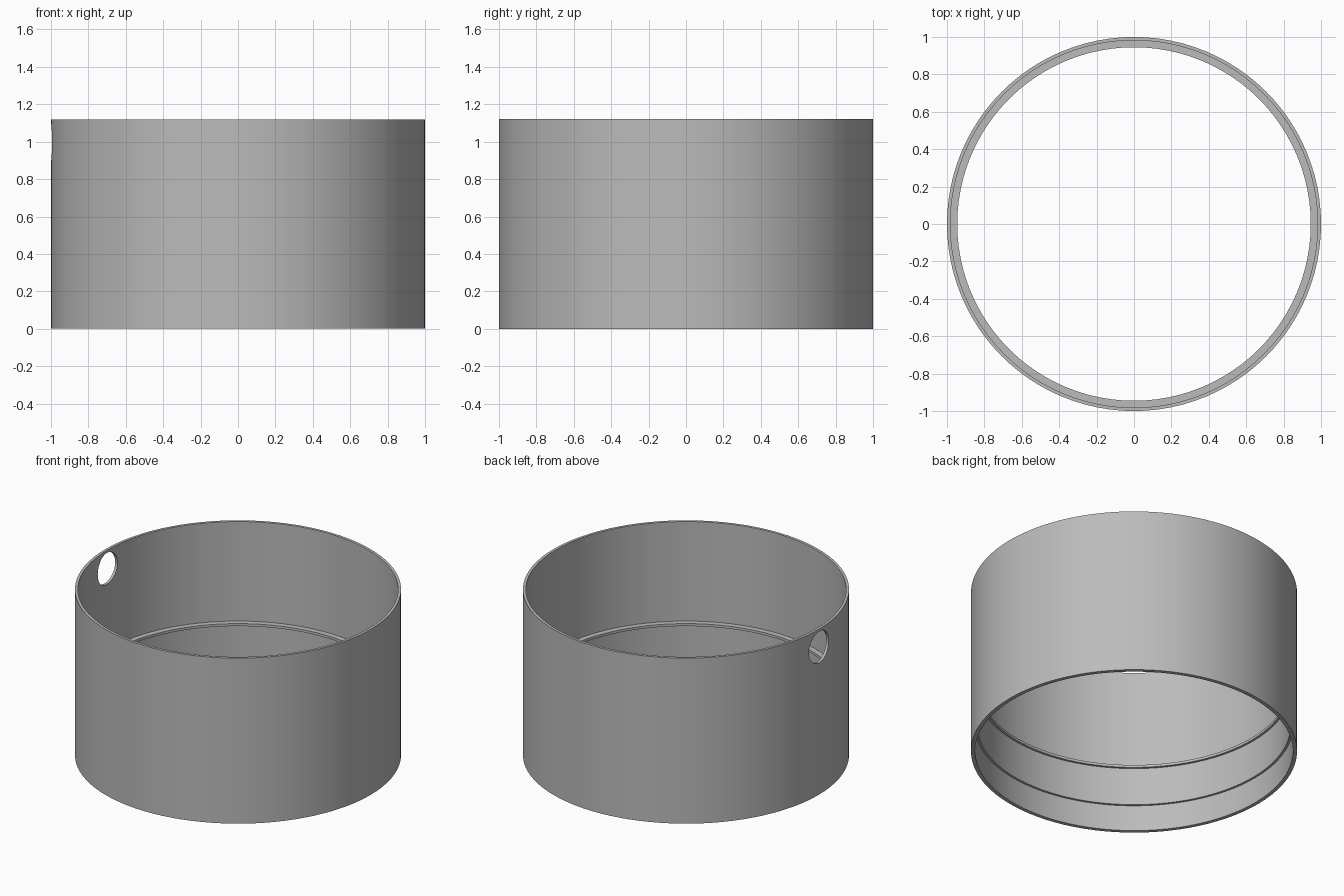
import bpy, bmesh, math
from mathutils import Matrix

cube = bpy.data.objects.get("Cube")
if cube:
    bpy.data.objects.remove(cube, do_unlink=True)

HEIGHT = 1.12
SEGMENTS = 96

# One plain grey for the whole part
grey = bpy.data.materials.new("plain grey")
grey.use_nodes = True
colour = (0.5, 0.5, 0.5, 1)
grey.diffuse_color = colour
grey.node_tree.nodes["Principled BSDF"].inputs["Base Color"].default_value = colour


def add_object(name, bm):
    bmesh.ops.recalc_face_normals(bm, faces=bm.faces)
    mesh = bpy.data.meshes.new(name)
    bm.to_mesh(mesh)
    bm.free()
    obj = bpy.data.objects.new(name, mesh)
    bpy.context.collection.objects.link(obj)
    mesh.materials.append(grey)
    return obj


# Ring wall: closed cross-section with stepped bore and inner ledge, spun around z
profile = [(1, 0), (1, HEIGHT), (0.982, HEIGHT), (0.982, 0.447), (0.945, 0.447),
           (0.945, 0.43), (0.96, 0.43), (0.96, 0.175), (0.975, 0.175), (0.975, 0)]
bm = bmesh.new()
verts = [bm.verts.new((r, 0, z)) for r, z in profile]
edges = [bm.edges.new((v, verts[i - 1])) for i, v in enumerate(verts)]
bmesh.ops.spin(bm, geom=verts + edges, cent=(0, 0, 0), axis=(0, 0, 1),
               angle=math.tau, steps=SEGMENTS, use_duplicate=False)
bmesh.ops.remove_doubles(bm, verts=bm.verts, dist=0.0005)
ring = add_object("ring_wall", bm)

# Round hole through the right-hand wall, just below the rim
bm = bmesh.new()
bmesh.ops.create_cone(bm, cap_ends=True, segments=48, radius1=0.106, radius2=0.106, depth=0.4,
                      matrix=Matrix.Translation((-1, 0, 0.997)) @ Matrix.Rotation(math.pi / 2, 4, "Y"))
cutter = add_object("hole_cutter", bm)
cutter.hide_render = True
cut = ring.modifiers.new("side hole", "BOOLEAN")
cut.object = cutter
cut.operation = "DIFFERENCE"
cut.solver = "EXACT"

bpy.ops.object.select_all(action="DESELECT")
ring.select_set(True)
bpy.context.view_layer.objects.active = ring
bpy.ops.object.modifier_apply(modifier=cut.name)
bpy.data.objects.remove(cutter, do_unlink=True)
bpy.ops.object.shade_smooth_by_angle(angle=math.radians(30))
